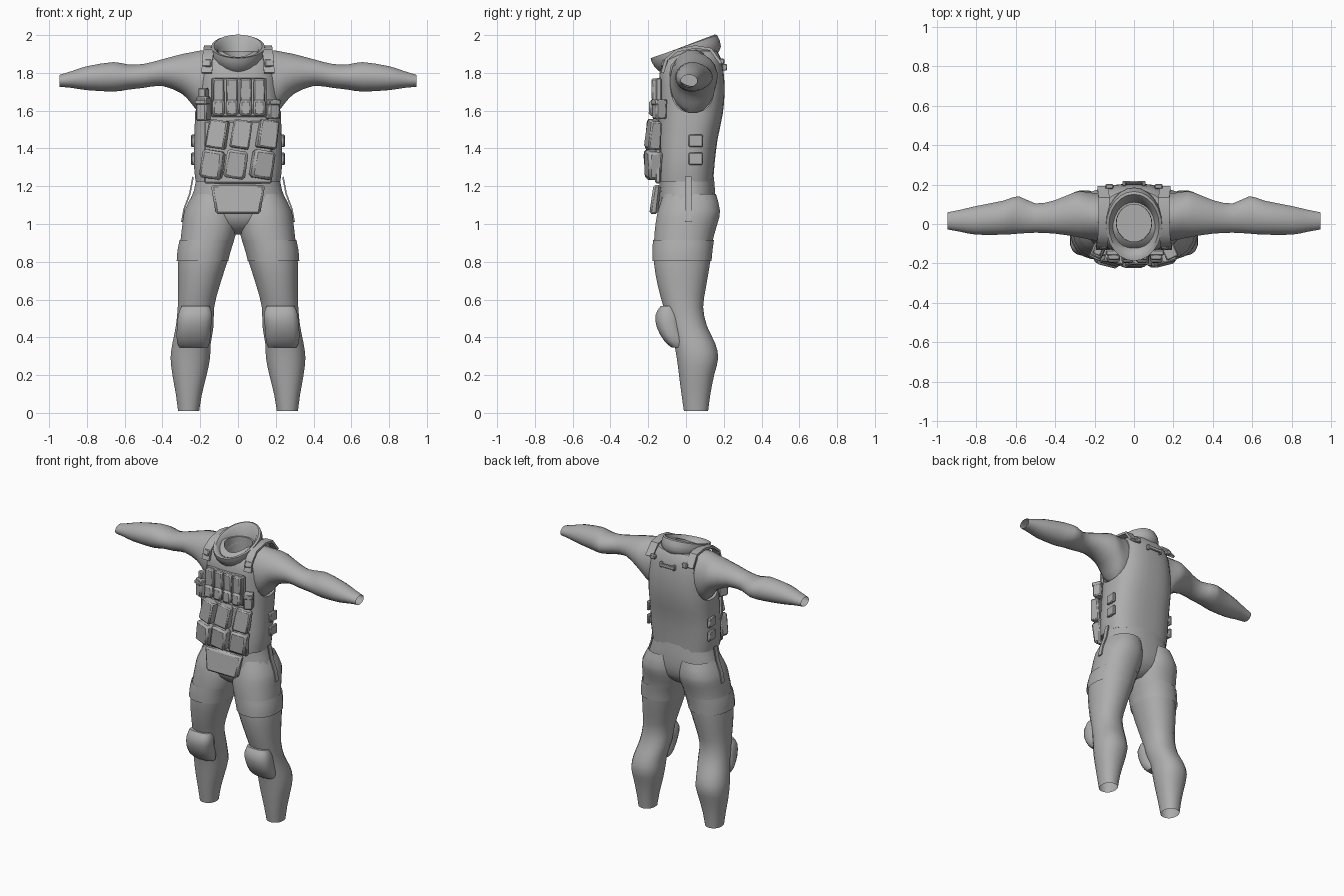
import bpy, bmesh, math
from mathutils import Vector, Matrix

if "Cube" in bpy.data.objects:
    bpy.data.objects.remove(bpy.data.objects["Cube"])

grey = bpy.data.materials.new("cloth_grey")
grey.diffuse_color = (0.42, 0.42, 0.42, 1)
grey.use_nodes = True
grey.node_tree.nodes["Principled BSDF"].inputs["Base Color"].default_value = grey.diffuse_color


def finish(name, bm):
    bmesh.ops.recalc_face_normals(bm, faces=bm.faces)
    me = bpy.data.meshes.new(name)
    bm.to_mesh(me)
    bm.free()
    me.materials.append(grey)
    ob = bpy.data.objects.new(name, me)
    bpy.context.collection.objects.link(ob)
    return ob


def skin(name, loops, cap=False):
    """Join closed loops of points into a tube."""
    bm = bmesh.new()
    vs = [[bm.verts.new(p) for p in lp] for lp in loops]
    n = len(loops[0])
    for a, b in zip(vs, vs[1:]):
        for i in range(n):
            j = (i + 1) % n
            bm.faces.new((a[i], a[j], b[j], b[i]))
    if cap:
        bm.faces.new(vs[0])
        bm.faces.new(vs[-1])
    return finish(name, bm)


def refine(rings):
    """Add a smooth in-between ring to every span."""
    out = []
    for i in range(len(rings) - 1):
        p, a, b, q = (rings[max(i - 1, 0)], rings[i], rings[i + 1],
                      rings[min(i + 2, len(rings) - 1)])
        out += [a, tuple((9 * (s + t) - r - u) / 16 for r, s, t, u in zip(p, a, b, q))]
    return out + [rings[-1]]


def loft(name, rings, axis="z", side=1, n=20, power=1.0, cap=False, smooth=True):
    """Each ring: position along axis, then min/max of the two cross directions."""
    loops = []
    for u, a0, a1, b0, b1 in (refine(rings) if smooth else rings):
        lp = []
        for k in range(n):
            t = 2 * math.pi * (k + 0.5) / n
            c, s = math.cos(t), math.sin(t)
            a = (a0 + a1) / 2 + (a1 - a0) / 2 * math.copysign(abs(c) ** power, c)
            b = (b0 + b1) / 2 + (b1 - b0) / 2 * math.copysign(abs(s) ** power, s)
            lp.append((side * a, b, u) if axis == "z" else (side * u, a, b))
        loops.append(lp)
    return skin(name, loops, cap)


def box(name, loc, size, rot=(0, 0, 0), top=(1, 1), shift=(0, 0), bevel=0.008):
    """Bevelled box; top scales and shift moves the upper face."""
    bm = bmesh.new()
    bmesh.ops.create_cube(bm, size=1)
    for v in bm.verts:
        f, d = (top, shift) if v.co.z > 0 else ((1, 1), (0, 0))
        v.co = Vector((v.co.x * size[0] * f[0] + d[0],
                       v.co.y * size[1] * f[1] + d[1], v.co.z * size[2]))
    if bevel:
        bmesh.ops.bevel(bm, geom=bm.edges[:], offset=bevel, segments=1, affect="EDGES")
    r = [math.radians(a) for a in rot]
    m = (Matrix.Translation(loc) @ Matrix.Rotation(r[2], 4, "Z")
         @ Matrix.Rotation(r[1], 4, "Y") @ Matrix.Rotation(r[0], 4, "X"))
    bm.transform(m)
    return finish(name, bm)


def strip(name, path, width, thick):
    """Flat strap following a path in a y-z plane or side plane; width is a vector."""
    w, loops = Vector(width), []
    for i, p in enumerate(path):
        t = Vector(path[min(i + 1, len(path) - 1)]) - Vector(path[max(i - 1, 0)])
        nrm = t.cross(w).normalized() * thick / 2
        p = Vector(p)
        loops.append([p - w + nrm, p + w + nrm, p + w - nrm, p - w - nrm])
    return skin(name, loops, True)


# vest body with arm holes and neck hole cut in
vest = loft("vest", [
    (1.225, -.225, .225, -.155, .145), (1.32, -.235, .235, -.155, .152),
    (1.45, -.232, .232, -.15, .168), (1.58, -.228, .228, -.145, .195),
    (1.70, -.22, .22, -.145, .205), (1.80, -.21, .21, -.14, .2),
    (1.87, -.19, .19, -.11, .188), (1.915, -.145, .145, -.04, .165)],
    n=32, power=0.75, cap=True)
cutters = [loft("arm_hole_cutter", [(.168, -.085, .155, 1.59, 1.95), (.4, -.085, .155, 1.59, 1.95)],
                "x", s, 24, 0.8, True, False) for s in (1, -1)]
cutters.append(loft("neck_cutter", [(1.79, -.09, .09, -.09, .1), (2.1, -.09, .09, -.09, .1)],
                    n=20, cap=True, smooth=False))
bpy.context.view_layer.objects.active = vest
for c in cutters:
    m = vest.modifiers.new("cut", "BOOLEAN")
    m.operation, m.object, m.solver = "DIFFERENCE", c, "EXACT"
    bpy.ops.object.modifier_apply(modifier=m.name)
    bpy.data.objects.remove(c)

# tall tilted collar: half width, y range, front and back height
loops = []
for rx, y0, y1, zf, zb in refine([
        (.105, -.13, .165, 1.80, 1.90), (.14, -.165, .185, 1.83, 1.94),
        (.142, -.187, .165, 1.878, 2.0), (.11, -.14, .135, 1.87, 1.985),
        (.088, -.09, .1, 1.80, 1.88)]):
    loops.append([(rx * math.cos(t), (y0 + y1) / 2 + (y1 - y0) / 2 * math.sin(t),
                   zf + (zb - zf) * (math.sin(t) + 1) / 2)
                  for t in [2 * math.pi * k / 24 for k in range(24)]])
skin("collar", loops)

# pelvis
loft("pelvis", [(.945, -.04, .04, -.06, .06), (1.0, -.17, .17, -.13, .13),
                (1.08, -.26, .26, -.148, .155), (1.18, -.235, .235, -.142, .155),
                (1.28, -.215, .215, -.14, .145)], power=0.85, cap=True)

for s in (1, -1):
    # sleeve from shoulder to wrist
    loft("sleeve", [
        (.13, -.085, .155, 1.60, 1.925), (.20, -.085, .158, 1.585, 1.92),
        (.25, -.075, .165, 1.64, 1.91), (.30, -.065, .163, 1.69, 1.90),
        (.40, -.05, .122, 1.73, 1.873), (.50, -.045, .105, 1.72, 1.848),
        (.585, -.05, .142, 1.71, 1.846), (.66, -.055, .12, 1.70, 1.858),
        (.80, -.055, .092, 1.708, 1.836), (.88, -.04, .073, 1.72, 1.81),
        (.945, -.028, .06, 1.726, 1.79)], "x", s)
    # trouser leg from hip to ankle
    loft("trouser_leg", [
        (.01, .205, .318, -.012, .118), (.10, .19, .33, -.025, .13),
        (.20, .165, .348, -.038, .15), (.29, .147, .358, -.05, .172),
        (.37, .143, .348, -.065, .155), (.46, .128, .33, -.09, .112),
        (.56, .125, .32, -.12, .092), (.67, .097, .318, -.15, .108),
        (.80, .055, .318, -.172, .13), (.92, .018, .305, -.17, .145),
        (1.0, -.002, .296, -.163, .168), (1.07, -.002, .285, -.15, .182),
        (1.16, .01, .24, -.12, .16)], "z", s, power=0.9)
    # thigh band
    loft("thigh_band", [(.805, .05, .326, -.18, .137), (.86, .037, .322, -.18, .142),
                        (.915, .018, .311, -.176, .15)], "z", s, power=0.9)
    # knee pad
    loft("knee_pad", [(.345, .16, .31, -.075, .0), (.38, .147, .325, -.115, .0),
                      (.45, .142, .325, -.155, -.02), (.52, .135, .318, -.162, -.03),
                      (.565, .15, .30, -.135, -.06)], "z", s, n=16, power=0.75, cap=True)
    # hip side strap
    strip("hip_strap", [(s * .238, .012, 1.25), (s * .255, .012, 1.16),
                        (s * .285, .012, 1.08), (s * .298, .012, 1.01)], (0, .016, 0), .008)
    # shoulder strap and its buckles
    strip("shoulder_strap", [(s * .165, -.125, 1.80), (s * .162, -.105, 1.87),
                             (s * .155, -.05, 1.918), (s * .152, .05, 1.938),
                             (s * .152, .13, 1.925), (s * .158, .185, 1.85)], (.028, 0, 0), .016)
    box("strap_buckle", (s * .165, -.115, 1.85), (.05, .02, .04), (-20, 0, s * 15), bevel=.005)
    box("back_buckle", (s * .125, .19, 1.86), (.04, .025, .03), bevel=.005)
    # side webbing tabs
    for z in (1.345, 1.44):
        box("side_tab", (s * .236, .052, z), (.022, .075, .065), (0, 0, s * -4), bevel=.005)

# back grab handle
box("grab_handle", (0, .212, 1.83), (.1, .012, .025), bevel=.004)
for x in (-.05, .05):
    box("handle_end", (x, .205, 1.83), (.018, .024, .036), bevel=.004)

# row of four magazine pouches on the chest
box("chest_panel", (.005, -.145, 1.67), (.295, .03, .205), bevel=.006)
for i in range(4):
    x = -.103 + i * .072
    box("magazine", (x, -.163, 1.70), (.062, .045, .14), (4, 0, 0), (.95, .7), bevel=.007)
    box("magazine_pouch", (x, -.172, 1.615), (.066, .052, .085), (0, 0, 0), (.95, .85), bevel=.012)

# radio pouch on one side and small pouch on the other
box("radio_pouch", (-.183, -.135, 1.61), (.06, .07, .13), (0, 0, -25))
box("radio", (-.183, -.135, 1.69), (.042, .045, .06), (0, 0, -25), bevel=.005)
box("radio_flap", (-.187, -.145, 1.645), (.064, .07, .025), (0, 0, -25), bevel=.005)
box("small_pouch", (.183, -.14, 1.6), (.06, .06, .09), (0, 0, 25))
box("small_pouch_flap", (.183, -.143, 1.645), (.064, .066, .03), (0, 0, 25), bevel=.005)

# three large slanted belly pouches
for x, yaw, y in ((-.13, -14, .008), (-.005, 0, 0), (.135, 14, .008)):
    box("belly_pouch_lid", (x + .022, -.18 + y, 1.475), (.105, .07, .15), (-3, 9, yaw), (.95, .8))
    box("belly_pouch", (x - .006, -.182 + y, 1.315), (.118, .066, .15), (0, 9, yaw), (.95, 1.25),
        bevel=.014)
box("belly_panel", (0, -.148, 1.38), (.36, .03, .33), bevel=.008)

# hanging groin flap, wider at the top
box("groin_flap", (0, -.172, 1.13), (.235, .045, .155), (0, 0, 0), (1.22, .9), (0, .02), .012)

bpy.ops.object.select_all(action="SELECT")
bpy.context.view_layer.objects.active = vest
bpy.ops.object.shade_smooth_by_angle(angle=math.radians(38))
